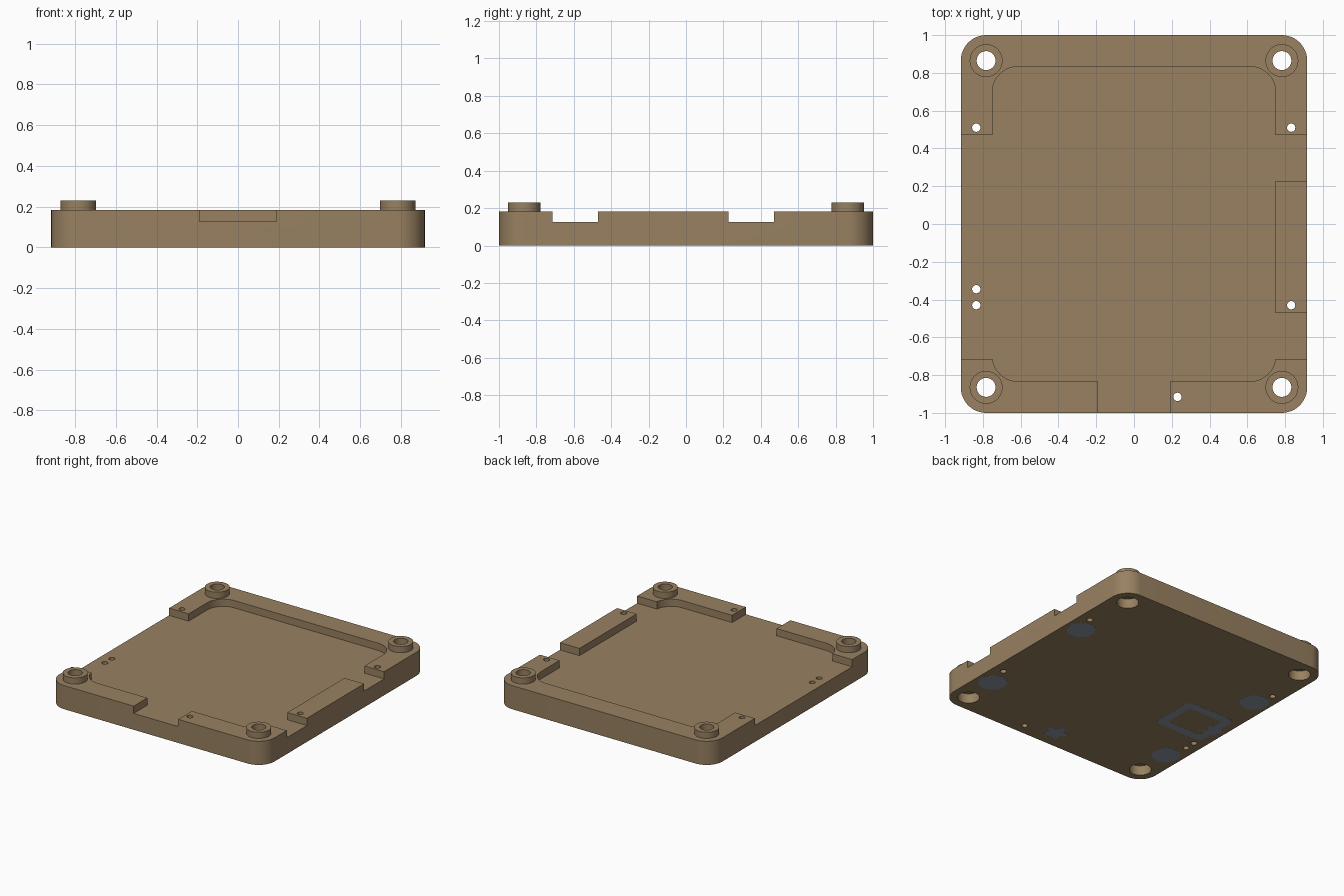
import bpy, bmesh, math

if "Cube" in bpy.data.objects:
    bpy.data.objects.remove(bpy.data.objects["Cube"])

FLOOR, RIM, BOSS = 0.127, 0.183, 0.231
BOTTOM = 0.0008         # underside of the tray, inlays fill down to zero


def material(name, rgb):
    m = bpy.data.materials.new(name)
    m.diffuse_color = (*rgb, 1)
    m.use_nodes = True
    m.node_tree.nodes["Principled BSDF"].inputs["Base Color"].default_value = m.diffuse_color
    return m


BROWN = material("khaki brown", (0.314, 0.219, 0.120))
GREY = material("slate grey", (0.27, 0.315, 0.385))


def rounded(x0, x1, y0, y1, r, n=12):
    """Rounded rectangle outline, counter-clockwise."""
    pts = []
    for k, (cx, cy) in enumerate([(x1 - r, y1 - r), (x0 + r, y1 - r),
                                  (x0 + r, y0 + r), (x1 - r, y0 + r)]):
        for i in range(n + 1):
            a = math.pi / 2 * (k + i / n)
            pts.append((cx + r * math.cos(a), cy + r * math.sin(a)))
    return pts


def circle(x, y, r, n=48):
    return [(x + r * math.cos(2 * math.pi * i / n),
             y + r * math.sin(2 * math.pi * i / n)) for i in range(n)]


def rect(x0, x1, y0, y1):
    return [(x0, y0), (x1, y0), (x1, y1), (x0, y1)]


def star(x, y, r):
    return [(x + r * s * math.cos(a), y + r * s * math.sin(a))
            for i in range(10)
            for s, a in [(1 if i % 2 == 0 else 0.52, math.pi * (0.5 + i / 5))]]


def prism(name, pts, z0, z1, mat):
    """Extrude an outline from z0 to z1."""
    bm = bmesh.new()
    face = bm.faces.new([bm.verts.new((x, y, z0)) for x, y in pts])
    ext = bmesh.ops.extrude_face_region(bm, geom=[face])
    for v in ext["geom"]:
        if isinstance(v, bmesh.types.BMVert):
            v.co.z = z1
    bmesh.ops.recalc_face_normals(bm, faces=bm.faces)
    me = bpy.data.meshes.new(name)
    bm.to_mesh(me)
    bm.free()
    me.materials.append(mat)
    ob = bpy.data.objects.new(name, me)
    bpy.context.collection.objects.link(ob)
    return ob


def combine(target, tool, operation):
    """Apply a boolean and discard the tool object."""
    tool.hide_render = True
    bpy.context.view_layer.objects.active = target
    mod = target.modifiers.new("boolean", "BOOLEAN")
    mod.operation, mod.object, mod.solver = operation, tool, "EXACT"
    bpy.ops.object.modifier_apply(modifier=mod.name)
    bpy.data.objects.remove(tool)


def cut(target, pts, z0, z1):
    combine(target, prism("cutter", pts, z0, z1, target.data.materials[0]), "DIFFERENCE")


# Tray body with rounded corners
tray = prism("tray", rounded(-0.917, 0.917, -1, 1, 0.135), BOTTOM, RIM, BROWN)

# Recessed floor and the gaps in the rim
cut(tray, rounded(-0.75, 0.75, -0.833, 0.833, 0.135), FLOOR, 0.5)
for gap in [(-1.2, -0.6, -0.715, 0.47), (0.6, 1.2, -0.715, -0.47),
            (0.6, 1.2, 0.227, 0.47), (-0.19, 0.19, -1.2, -0.7)]:
    cut(tray, rect(*gap), FLOOR, 0.5)

# Corner bosses with screw holes, wider from below
for sx in (-1, 1):
    for sy in (-1, 1):
        x, y = 0.783 * sx, 0.865 * sy
        combine(tray, prism("boss", circle(x, y, 0.087), 0.15, BOSS, BROWN), "UNION")
        cut(tray, circle(x, y, 0.05), -0.1, 0.5)
        cut(tray, circle(x, y, 0.077), -0.1, 0.075)

# Small pin holes
for x, y in [(-0.835, 0.51), (0.832, 0.51), (-0.835, -0.345),
             (-0.835, -0.43), (0.832, -0.43), (0.23, -0.915)]:
    cut(tray, circle(x, y, 0.022, 24), -0.1, 0.5)

# Flat round pads on the underside
for sx in (-1, 1):
    for label, y in (("back", 0.366), ("front", -0.595)):
        side = "left" if sx < 0 else "right"
        prism(f"{label}_{side}_pad", circle(0.79 * sx, y, 0.1), 0, BOTTOM + 0.001, GREY)

# Flat frame and star marks on the underside
frame = prism("frame_inlay", rounded(-0.85, -0.435, -0.29, 0.08, 0.05, 6), 0, BOTTOM + 0.001, GREY)
cut(frame, rounded(-0.785, -0.50, -0.225, 0.015, 0.02, 6), -0.1, 0.1)
prism("front_star_inlay", star(0.0, -0.85, 0.1), 0, BOTTOM + 0.001, GREY)
prism("side_star_inlay", star(-0.825, -0.11, 0.085), 0.0002, BOTTOM + 0.0008, GREY)

# Smooth round walls, keep edges crisp
bpy.ops.object.select_all(action="DESELECT")
tray.select_set(True)
bpy.context.view_layer.objects.active = tray
bpy.ops.object.shade_smooth_by_angle(angle=math.radians(30))
